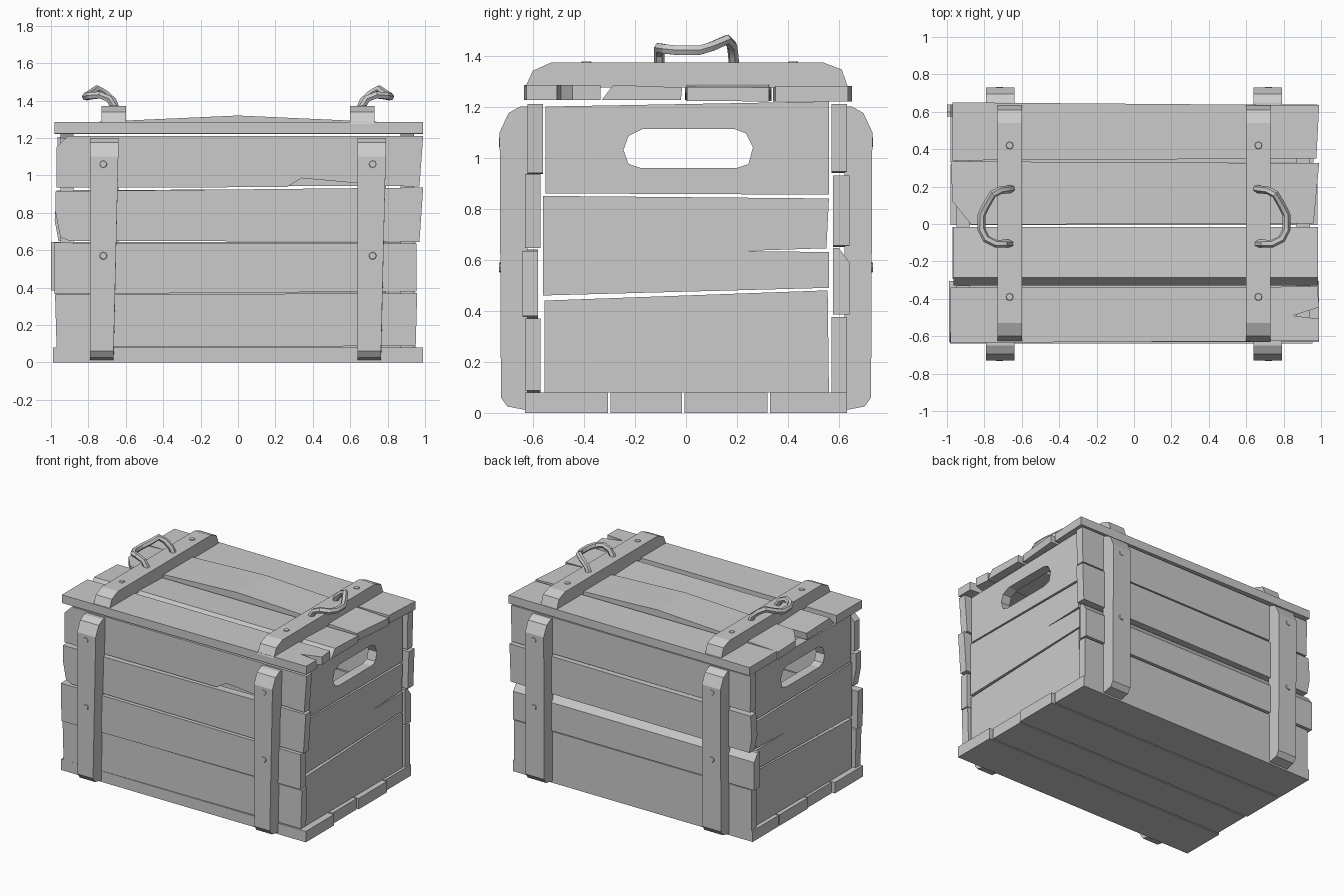
import bpy, bmesh
from mathutils import Vector

cube = bpy.data.objects.get("Cube")
if cube:
    bpy.data.objects.remove(cube, do_unlink=True)


def material(name, rgb):
    m = bpy.data.materials.new(name)
    m.use_nodes = True
    m.diffuse_color = (*rgb, 1)
    m.node_tree.nodes["Principled BSDF"].inputs["Base Color"].default_value = (*rgb, 1)
    return m


GREY = material("plain grey", (0.6, 0.6, 0.6))


def add_object(name, data):
    ob = bpy.data.objects.new(name, data)
    bpy.context.collection.objects.link(ob)
    data.materials.append(GREY)
    return ob


def slab(name, axis, lo, hi, outline, hole=None, bow=0):
    """Extrude a flat outline along an axis from lo to hi; bow lifts the middle."""
    bm = bmesh.new()
    edges = []
    for loop in filter(None, (outline, hole)):
        vs = []
        for a, b in loop:
            p = [a, b]
            p.insert(axis, lo)
            vs.append(bm.verts.new(p))
        edges += [bm.edges.new((v, vs[i - 1])) for i, v in enumerate(vs)]
    bmesh.ops.triangle_fill(bm, edges=edges, use_beauty=True)
    move = Vector((0, 0, 0))
    move[axis] = hi - lo
    ext = bmesh.ops.extrude_face_region(bm, geom=bm.faces[:], use_keep_orig=True)
    top = [g for g in ext["geom"] if isinstance(g, bmesh.types.BMVert)]
    bmesh.ops.translate(bm, verts=top, vec=move)
    if bow:
        bmesh.ops.bisect_plane(bm, geom=bm.verts[:] + bm.edges[:] + bm.faces[:],
                               plane_co=(0, 0, 0), plane_no=(1, 0, 0))
        for v in bm.verts:
            v.co.z += bow * (1 - abs(v.co.x))
    bmesh.ops.recalc_face_normals(bm, faces=bm.faces)
    me = bpy.data.meshes.new(name)
    bm.to_mesh(me)
    bm.free()
    return add_object(name, me)


def box(x0, x1, y0, y1, skew=0.0):
    return [(x0, y0), (x1, y0 + skew), (x1 + skew, y1), (x0 - skew, y1 - skew)]


# Floor boards
for i, (y0, y1, x0, x1) in enumerate([(-.63, -.305, -.99, .99), (-.295, -.015, -.97, .97),
                                      (-.005, .32, -.98, .98), (.33, .63, -.98, .96)]):
    slab(f"floor_board_{i + 1}", 2, 0, .08, box(x0, x1, y0, y1))

# Front wall planks, with a chipped corner and a split edge
slab("front_plank_1", 1, -.63, -.57, box(-.97, .95, .08, .37, .008))
slab("front_plank_2", 1, -.64, -.58, [(-.98, .365), (.955, .38), (.955, .635), (-.985, .64)])
slab("front_plank_3", 1, -.63, -.57, [(-.9, .65), (.97, .645), (.99, .935), (-.975, .915),
                                      (-.975, .8), (-.95, .67)])
slab("front_plank_4", 1, -.62, -.56, [(-.97, .935), (.26, .937), (.34, .985), (.62, .96),
                                      (.75, .945), (.97, .94), (.99, 1.21), (-.91, 1.21), (-.97, 1.15)])

# Back wall planks, the second with a worn sloping top edge
slab("back_plank_1", 1, .57, .63, box(-.97, .95, .08, .375))
slab("back_plank_2", 0, -1, .95, [(.575, .385), (.64, .385), (.64, .59), (.6, .645), (.575, .645)])
slab("back_plank_3", 1, .575, .64, [(-.96, .65), (.97, .655), (.98, .93), (-.97, .92), (-.98, .76)])
slab("back_plank_4", 1, .57, .63, box(-.96, .97, .94, 1.21, .005))

# End walls: three boards each, the top one with a hand hole
hand_hole = [(-.245, 1.03), (-.225, .975), (-.18, .96), (.2, .96), (.245, .975),
             (.262, 1.04), (.235, 1.095), (.19, 1.112), (-.17, 1.112), (-.225, 1.085)]
for side, x0, x1 in (("right", -.95, -.88), ("left", .87, .94)):
    slab(f"{side}_end_board_1", 0, x0, x1, [(-.555, .08), (.56, .08), (.555, .48), (-.555, .44)])
    slab(f"{side}_end_board_2", 0, x0, x1, [(-.56, .46), (.56, .49), (.56, .63), (.21, .634),
                                            (.55, .645), (.56, .84), (-.56, .85)])
    slab(f"{side}_end_board_3", 0, x0, x1, [(-.55, .86), (.56, .855), (.56, 1.22), (-.55, 1.2)],
         hole=hand_hole)

# Lid planks
slab("lid_plank_1", 2, 1.225, 1.285, [(-.98, -.635), (.99, -.625), (.99, -.505), (.93, -.5), (.85, -.49),
                                      (.99, -.445), (.98, -.335), (-.98, -.34)])
slab("lid_plank_2", 0, -.965, .985, [(-.33, 1.225), (-.02, 1.225), (-.015, 1.275), (-.285, 1.285)])
slab("lid_plank_3", 2, 1.22, 1.275, [(-.87, -.003), (.96, .003), (.99, .325), (-.98, .335), (-.97, .12)], bow=.045)
slab("lid_plank_4", 2, 1.22, 1.28, [(-.97, .34), (.975, .35), (.99, .635), (-.97, .65)])

# Battens over the lid and down the front and back walls, with chamfered ends
lid_profile = [(-.63, 1.275), (-.6, 1.34), (-.53, 1.372), (.54, 1.372), (.61, 1.345), (.635, 1.275)]
wall_profile = [(.62, .01), (.7, .025), (.725, .06), (.73, 1.1), (.695, 1.175), (.65, 1.2), (.62, 1.2)]
for side, s in (("right", -1), ("left", 1)):
    slab(f"{side}_lid_batten", 0, s * .6, s * .73, lid_profile)
    for wall, t in (("front", -1), ("back", 1)):
        ob = slab(f"{side}_{wall}_batten", 0, s * .64, s * .79, [(t * y, z) for y, z in wall_profile])
        for v in ob.data.vertices:  # lower ends lean slightly and narrow
            if v.co.z < .3 and t < 0:
                v.co.x += -.025 if v.co.x > .7 or -.7 < v.co.x < 0 else 0


# Nail heads
def nail(name, loc, normal):
    bm = bmesh.new()
    bmesh.ops.create_cone(bm, cap_ends=True, segments=8, radius1=.022, radius2=.018, depth=.008)
    turn = Vector((0, 0, 1)).rotation_difference(Vector(normal)).to_matrix()
    bmesh.ops.rotate(bm, verts=bm.verts, matrix=turn)
    bmesh.ops.translate(bm, verts=bm.verts, vec=loc)
    me = bpy.data.meshes.new(name)
    bm.to_mesh(me)
    bm.free()
    add_object(name, me)


for i, s in enumerate((-1, 1)):
    for j, k in enumerate((-.39, .42)):
        nail(f"lid_nail_{i}{j}", (s * .665, k, 1.373), (0, 0, 1))
    for j, z in enumerate((.57, 1.06)):
        nail(f"front_nail_{i}{j}", (s * .72, -.729, z), (0, -1, 0))
        nail(f"back_nail_{i}{j}", (s * .72, .729, z), (0, 1, 0))

# Bent rope handles leaning outward from the lid battens
path = [(.65, .19, 1.35), (.67, .185, 1.4), (.715, .18, 1.44), (.755, .16, 1.462), (.79, .1, 1.435),
        (.815, .05, 1.42), (.815, -.03, 1.42), (.79, -.08, 1.425), (.74, -.105, 1.43),
        (.69, -.105, 1.41), (.655, -.105, 1.35)]
for side, s in (("right", -1), ("left", 1)):
    cu = bpy.data.curves.new(f"{side}_handle", "CURVE")
    cu.dimensions = "3D"
    cu.bevel_depth = .021
    cu.bevel_resolution = 1
    cu.use_fill_caps = True
    sp = cu.splines.new("POLY")
    sp.points.add(len(path) - 1)
    for p, (x, y, z) in zip(sp.points, path):
        p.co = (s * x, y, z, 1)
    ob = add_object(f"{side}_handle", cu)
    bpy.ops.object.select_all(action="DESELECT")
    ob.select_set(True)
    bpy.context.view_layer.objects.active = ob
    bpy.ops.object.convert(target="MESH")
    bpy.ops.object.shade_smooth_by_angle()
